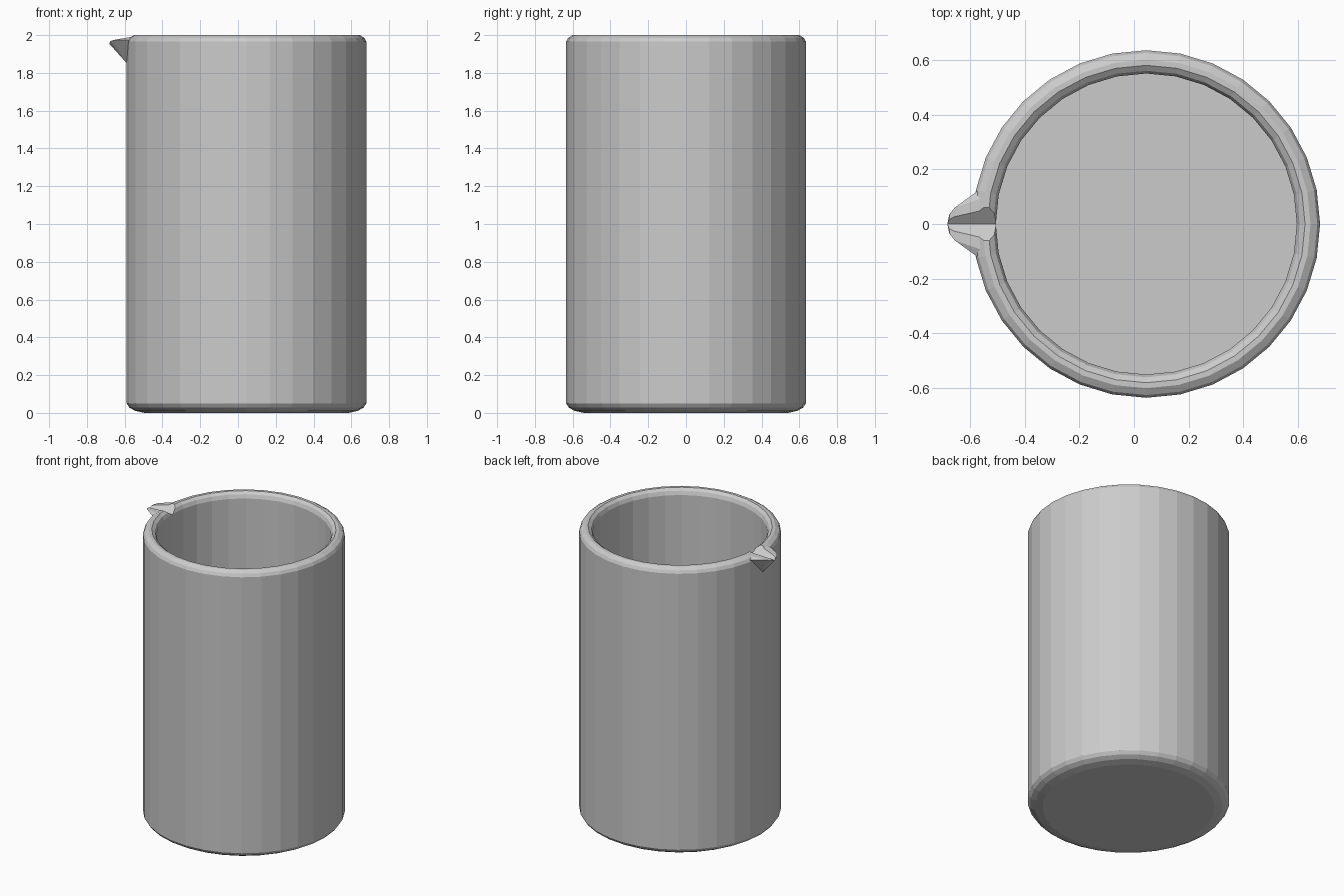
import bpy, bmesh, math

if "Cube" in bpy.data.objects:
    bpy.data.objects.remove(bpy.data.objects["Cube"])

CX, SEG = 0.045, 32

def make_object(name, bm):
    bmesh.ops.recalc_face_normals(bm, faces=bm.faces)
    me = bpy.data.meshes.new(name)
    bm.to_mesh(me)
    bm.free()
    ob = bpy.data.objects.new(name, me)
    bpy.context.collection.objects.link(ob)
    return ob

def hull(name, points):
    bm = bmesh.new()
    for p in points:
        bm.verts.new(p)
    bmesh.ops.convex_hull(bm, input=bm.verts)
    return make_object(name, bm)

# Beaker: outer base, wall, rounded rim, inner wall and floor
profile = [(0.54, 0), (0.59, 0.011), (0.62, 0.028), (0.635, 0.05),
           (0.635, 1.965), (0.625, 1.985), (0.6, 2.0), (0.58, 2.0),
           (0.56, 1.985), (0.55, 1.96), (0.55, 0.09)]
bm = bmesh.new()
rings = []
for r, z in profile:
    rings.append([bm.verts.new((CX + r * math.cos(2 * math.pi * i / SEG),
                                r * math.sin(2 * math.pi * i / SEG), z))
                  for i in range(SEG)])
for a, b in zip(rings, rings[1:]):
    for i in range(SEG):
        j = (i + 1) % SEG
        bm.faces.new((a[i], a[j], b[j], b[i]))
bm.faces.new(rings[0])
bm.faces.new(rings[-1])
beaker = make_object("beaker", bm)

# Pouring spout: wedge merged into the rim
half = [(-0.54, 0.1, 1.995), (-0.572, 0.12, 1.975), (-0.655, 0.06, 1.975),
        (-0.675, 0.035, 1.968)]
points = [(x, s * y, z) for x, y, z in half for s in (1, -1)]
points += [(-0.682, 0, 1.955), (-0.588, 0, 1.85), (-0.55, 0, 1.85)]
spout = hull("spout_helper", points)

# V-shaped pouring groove
groove = hull("groove_cutter", [(x, y, z) for x in (-0.8, -0.45)
              for y, z in ((0, 1.955), (0.12, 2.045), (-0.12, 2.045))])

for helper, op in ((spout, 'UNION'), (groove, 'DIFFERENCE')):
    mod = beaker.modifiers.new(helper.name, 'BOOLEAN')
    mod.operation = op
    mod.solver = 'EXACT'
    mod.object = helper
    bpy.context.view_layer.objects.active = beaker
    bpy.ops.object.modifier_apply(modifier=mod.name)
    bpy.data.objects.remove(helper)
